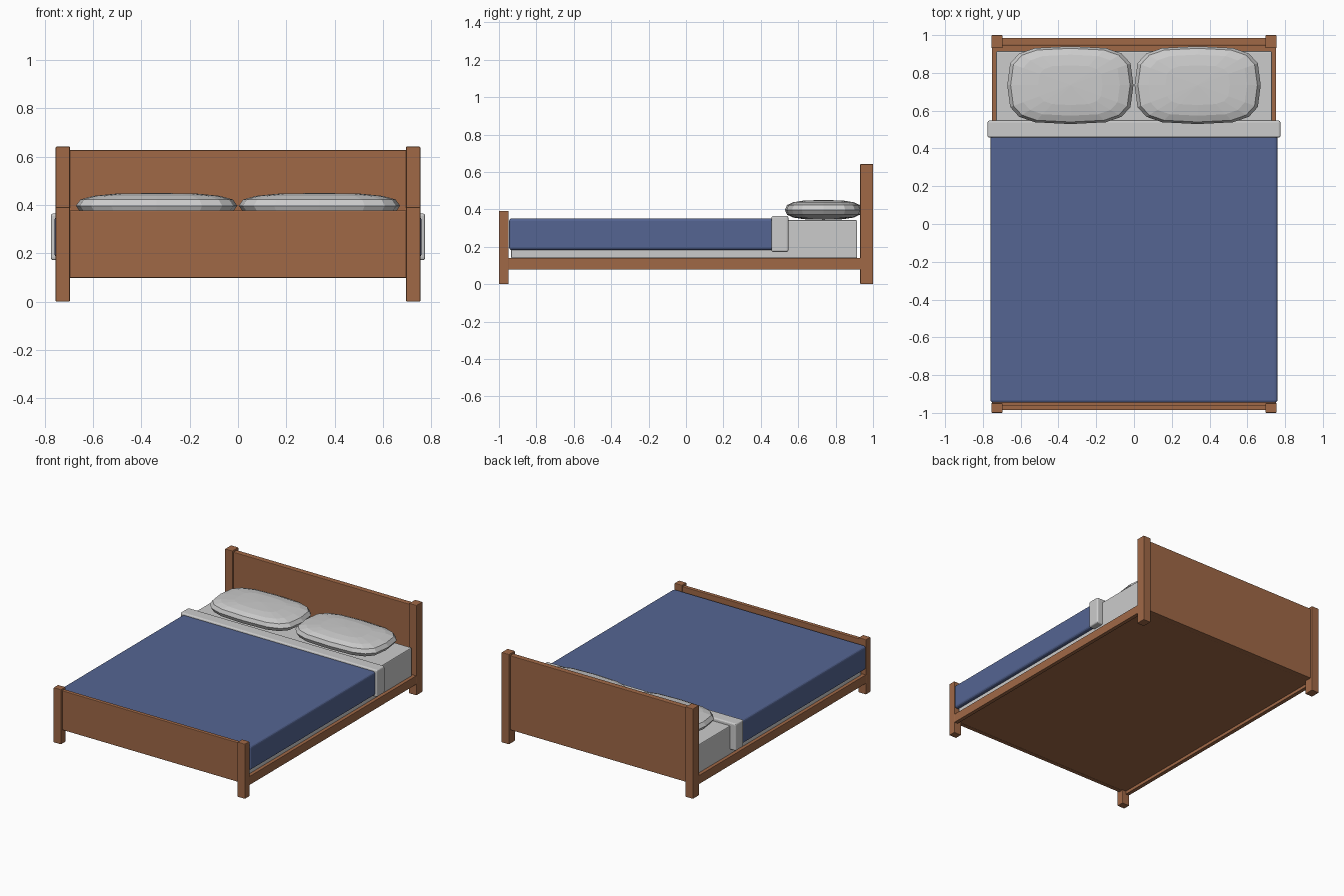
import bpy, bmesh, math

if "Cube" in bpy.data.objects:
    bpy.data.objects.remove(bpy.data.objects["Cube"])


def material(name, rgb):
    m = bpy.data.materials.new(name)
    m.diffuse_color = (*rgb, 1)
    m.use_nodes = True
    m.node_tree.nodes["Principled BSDF"].inputs["Base Color"].default_value = m.diffuse_color
    return m


WOOD = material("wood", (0.35, 0.14, 0.062))
BLUE = material("blue_cloth", (0.09, 0.13, 0.29))


def add_object(name, bm, mat=None):
    mesh = bpy.data.meshes.new(name)
    bm.to_mesh(mesh)
    bm.free()
    ob = bpy.data.objects.new(name, mesh)
    bpy.context.collection.objects.link(ob)
    if mat:
        mesh.materials.append(mat)
    return ob


def box(name, x, y, z, mat=None, bevel=0.0, segments=2):
    """Box from (min, max) ranges, with optional edge bevel."""
    bm = bmesh.new()
    bmesh.ops.create_cube(bm, size=1)
    for v in bm.verts:
        for i, (lo, hi) in enumerate((x, y, z)):
            v.co[i] = hi if v.co[i] > 0 else lo
    ob = add_object(name, bm, mat)
    if bevel:
        mod = ob.modifiers.new("bevel", "BEVEL")
        mod.width, mod.segments = bevel, segments
    return ob


def pillow(name, centre, half, segs=16, rings=8):
    """Low-poly sphere swollen towards a rounded box."""
    bm = bmesh.new()
    bmesh.ops.create_uvsphere(bm, u_segments=segs, v_segments=rings, radius=1)
    swell = lambda a, e: math.copysign(abs(a) ** e, a) if abs(a) > 1e-5 else 0
    for v in bm.verts:
        r = math.hypot(v.co.x, v.co.y)
        ring = swell(r, 0.7)
        px = ring * swell(v.co.x / r, 0.6) if ring else 0
        py = ring * swell(v.co.y / r, 0.6) if ring else 0
        v.co = (centre[0] + half[0] * px, centre[1] + half[1] * py,
                centre[2] + half[2] * swell(v.co.z, 0.75))
    return add_object(name, bm)


# Posts, side rails and pillows, mirrored left and right
for side, s in (("left", -1), ("right", 1)):
    px = sorted((s * 0.696, s * 0.755))
    box(f"head_post_{side}", px, (0.931, 1.0), (0, 0.642), WOOD, 0.004)
    box(f"foot_post_{side}", px, (-1.0, -0.948), (0, 0.391), WOOD, 0.004)
    box(f"side_rail_{side}", sorted((s * 0.725, s * 0.753)),
        (-0.955, 0.94), (0.078, 0.14), WOOD, 0.002)
    pillow(f"pillow_{side}", (s * 0.337, 0.735, 0.397), (0.334, 0.206, 0.053))

# Headboard, footboard and mattress base
box("headboard", (-0.70, 0.70), (0.945, 0.985), (0.098, 0.628), WOOD, 0.004)
box("footboard", (-0.70, 0.70), (-0.985, -0.957), (0.098, 0.378), WOOD, 0.004)
box("base_panel", (-0.727, 0.727), (-0.957, 0.95), (0.10, 0.14), WOOD)

# Bedding
box("mattress", (-0.73, 0.73), (-0.935, 0.915), (0.138, 0.342), None, 0.006)
box("blanket", (-0.76, 0.76), (-0.946, 0.47), (0.182, 0.352), BLUE, 0.015, 3)
box("sheet_fold", (-0.775, 0.775), (0.457, 0.547), (0.172, 0.365), None, 0.01, 3)
